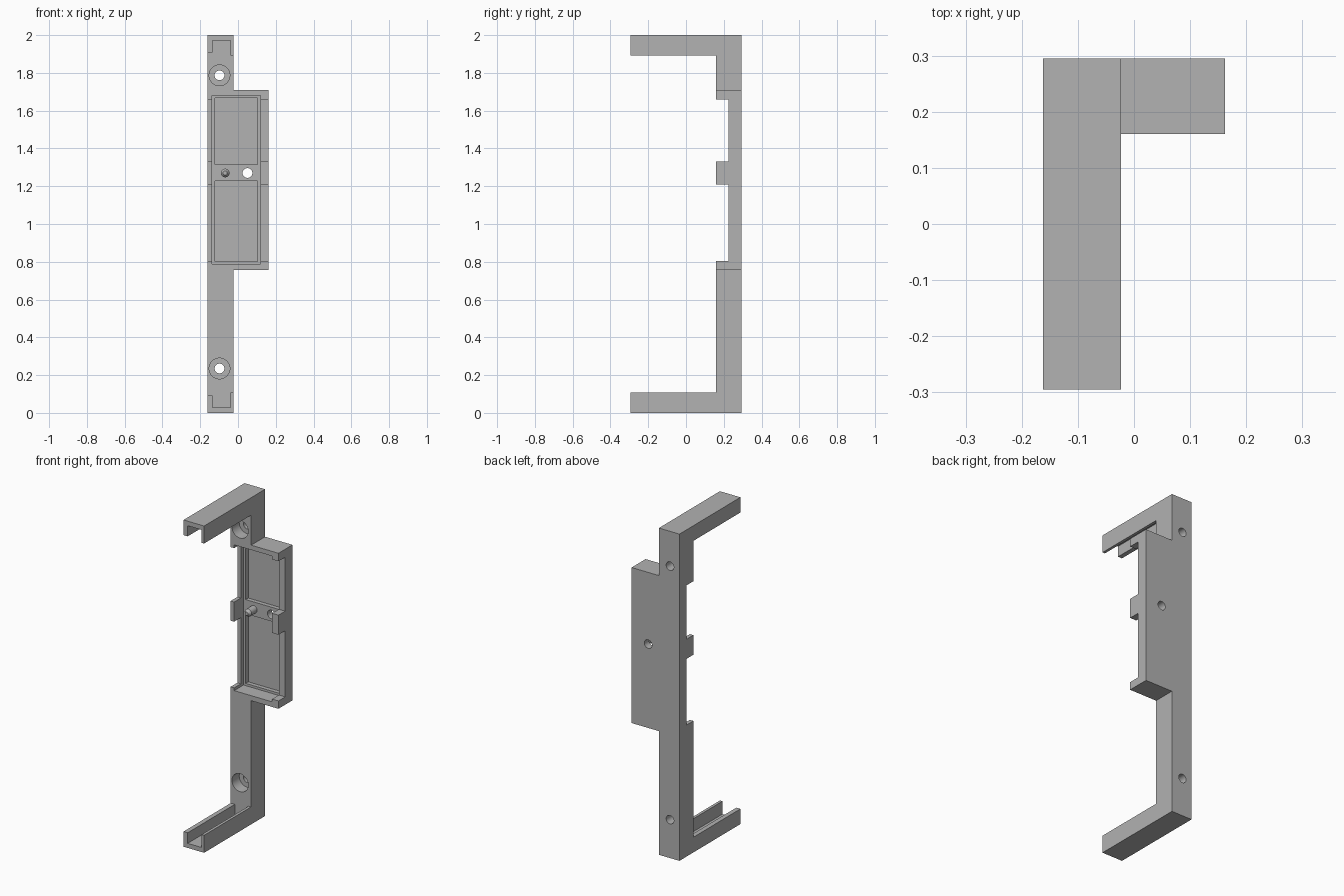
import bpy, bmesh, math
from mathutils import Matrix, Vector

cube = bpy.data.objects.get("Cube")
if cube:
    bpy.data.objects.remove(cube)

grey = bpy.data.materials.new("plain grey")
grey.use_nodes = True
grey.diffuse_color = (0.445, 0.445, 0.445, 1)
grey.node_tree.nodes["Principled BSDF"].inputs["Base Color"].default_value = grey.diffuse_color

LEFT, RIGHT, SPINE = -0.162, 0.162, -0.023    # x limits of the plate and spine
FRONT, FACE, BACK = -0.295, 0.16, 0.295       # y of the arm tips, plate face and back
RIM, LEDGE, FLOOR = 0.225, 0.25, 0.275        # y of the recess steps
HEIGHT = 2.0


def finish(name, bm):
    bmesh.ops.recalc_face_normals(bm, faces=bm.faces)
    mesh = bpy.data.meshes.new(name)
    bm.to_mesh(mesh)
    bm.free()
    mesh.materials.append(grey)
    ob = bpy.data.objects.new(name, mesh)
    bpy.context.collection.objects.link(ob)
    return ob


def extrude_xz(name, outline, y0, y1):
    bm = bmesh.new()
    face = bm.faces.new([bm.verts.new((x, y0, z)) for x, z in outline])
    ext = bmesh.ops.extrude_face_region(bm, geom=[face])
    verts = [v for v in ext["geom"] if isinstance(v, bmesh.types.BMVert)]
    bmesh.ops.translate(bm, vec=(0, y1 - y0, 0), verts=verts)
    return finish(name, bm)


def box(name, x0, x1, y0, y1, z0, z1):
    return extrude_xz(name, [(x0, z0), (x1, z0), (x1, z1), (x0, z1)], y0, y1)


def rod(name, x, z, r_front, r_back, y0, y1):
    bm = bmesh.new()
    place = Matrix.Translation((x, (y0 + y1) / 2, z)) @ Matrix.Rotation(math.pi / 2, 4, "X")
    bmesh.ops.create_cone(bm, cap_ends=True, segments=32, radius1=r_back,
                          radius2=r_front, depth=y1 - y0, matrix=place)
    return finish(name, bm)


def combine(target, other, operation):
    mod = target.modifiers.new("combine", "BOOLEAN")
    mod.operation = operation
    mod.solver = "EXACT"
    mod.object = other
    bpy.context.view_layer.objects.active = target
    bpy.ops.object.modifier_apply(modifier=mod.name)
    bpy.data.objects.remove(other)


# Tall spine with the wider plate on one side
frame = extrude_xz("frame", [
    (LEFT, 0), (SPINE, 0), (SPINE, 0.757), (RIGHT, 0.757),
    (RIGHT, 1.709), (SPINE, 1.709), (SPINE, HEIGHT), (LEFT, HEIGHT)], FACE, BACK)

# Channel arms, one wall slightly taller than the other
channel = [(LEFT, 0), (SPINE, 0), (SPINE, 0.107), (-0.04, 0.107),
           (-0.04, 0.028), (-0.134, 0.028), (-0.134, 0.093), (LEFT, 0.093)]
combine(frame, extrude_xz("lower_arm", channel, FRONT, FACE), "UNION")
flipped = [(x, HEIGHT - z) for x, z in channel]
combine(frame, extrude_xz("upper_arm", flipped, FRONT, FACE), "UNION")

# Side openings between the clips, then the stepped recess and its two pockets
OPEN = FACE - 0.05
cutters = [box("recess", -0.138, 0.119, OPEN, LEDGE, 0.788, 1.68)]
for z0, z1 in ((0.805, 1.21), (1.33, 1.66)):
    cutters.append(box("side_opening", LEFT - 0.1, RIGHT + 0.1, OPEN, RIM, z0, z1))
for z0, z1 in ((0.802, 1.228), (1.315, 1.666)):
    cutters.append(box("pocket", -0.123, 0.104, OPEN, FLOOR, z0, z1))

# Counterbored mounting holes and the plain hole in the plate
for z in (0.235, 1.787):
    cutters.append(rod("counterbore", -0.098, z, 0.055, 0.055, OPEN, 0.23))
    cutters.append(rod("screw_hole", -0.098, z, 0.026, 0.026, OPEN, BACK + 0.1))
cutters.append(rod("plate_hole", 0.05, 1.27, 0.026, 0.026, OPEN, BACK + 0.1))
for cutter in cutters:
    combine(frame, cutter, "DIFFERENCE")

# Locating pin with a tapered tip
pin = rod("locating_pin", -0.068, 1.27, 0.023, 0.023, 0.195, LEDGE + 0.005)
tip = rod("pin_tip", -0.068, 1.27, 0.011, 0.023, 0.18, 0.195)

# Smooth only the round surfaces
for ob in (frame, pin, tip):
    bpy.ops.object.select_all(action="DESELECT")
    ob.select_set(True)
    bpy.context.view_layer.objects.active = ob
    bpy.ops.object.shade_smooth_by_angle(angle=math.radians(30))
